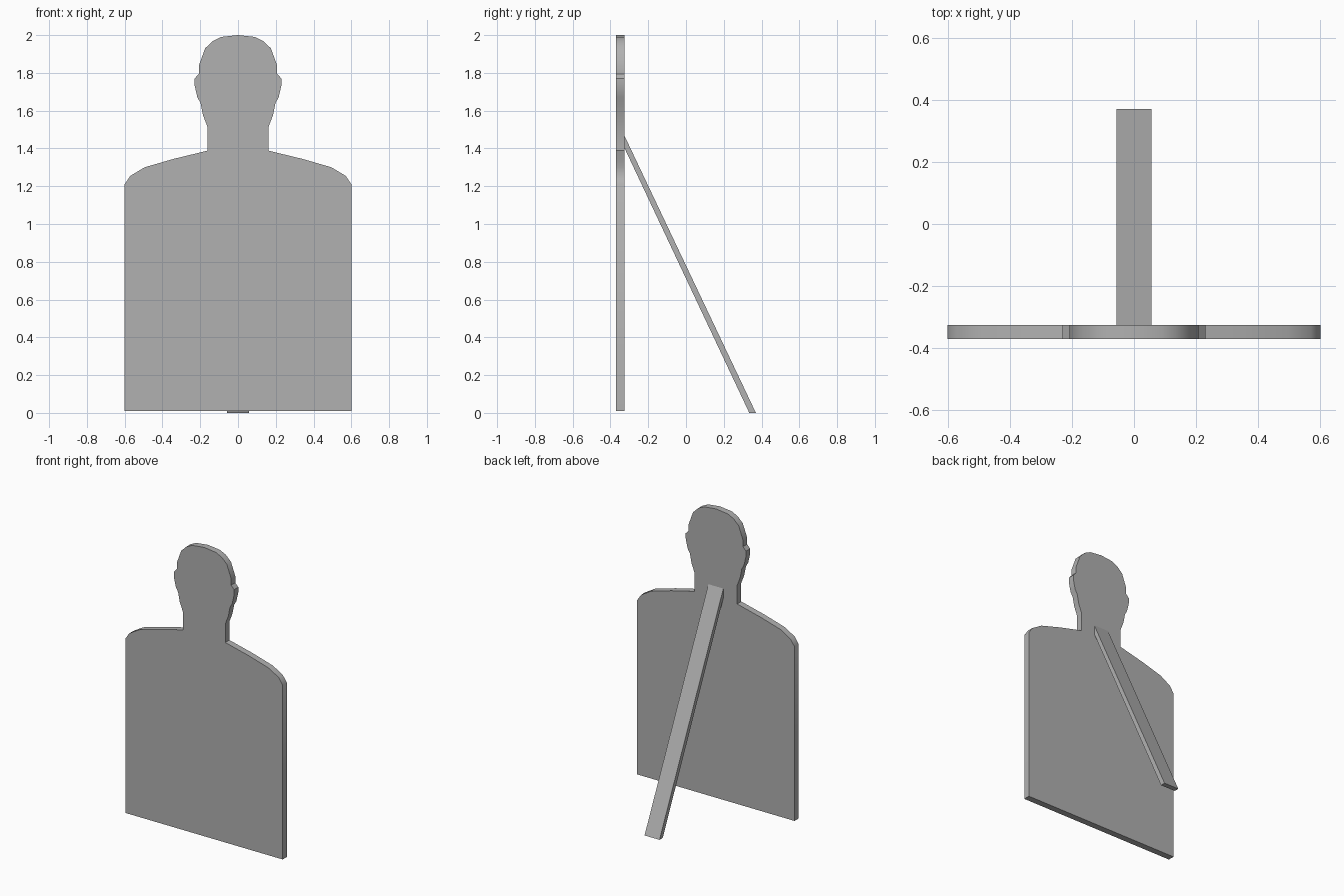
import bpy, bmesh, math
from mathutils import Vector

if "Cube" in bpy.data.objects:
    bpy.data.objects.remove(bpy.data.objects["Cube"])

grey = bpy.data.materials.new("dark_grey")
grey.diffuse_color = (0.44, 0.44, 0.44, 1)
grey.use_nodes = True
grey.node_tree.nodes["Principled BSDF"].inputs["Base Color"].default_value = grey.diffuse_color


def extruded(name, points, offset):
    """Flat polygon extruded by offset into a solid, rounded rim shaded smooth."""
    bm = bmesh.new()
    face = bm.faces.new([bm.verts.new(p) for p in points])
    res = bmesh.ops.extrude_face_region(bm, geom=[face], use_keep_orig=True)
    moved = [g for g in res["geom"] if isinstance(g, bmesh.types.BMVert)]
    bmesh.ops.translate(bm, vec=Vector(offset), verts=moved)
    bmesh.ops.recalc_face_normals(bm, faces=bm.faces)
    mesh = bpy.data.meshes.new(name)
    bm.to_mesh(mesh)
    bm.free()
    mesh.materials.append(grey)
    obj = bpy.data.objects.new(name, mesh)
    bpy.context.collection.objects.link(obj)
    bpy.ops.object.select_all(action='DESELECT')
    obj.select_set(True)
    bpy.context.view_layer.objects.active = obj
    bpy.ops.object.shade_smooth_by_angle(angle=math.radians(40))
    return obj


# Half outline of the bust: body, shoulder, neck, jaw, ear, crown
half = [(0.60, 0.01), (0.60, 1.21), (0.57, 1.255), (0.495, 1.30),
        (0.34, 1.345), (0.162, 1.388), (0.162, 1.515), (0.185, 1.575),
        (0.198, 1.64), (0.215, 1.67), (0.23, 1.735), (0.23, 1.77),
        (0.207, 1.795), (0.207, 1.84), (0.174, 1.93), (0.135, 1.968),
        (0.09, 1.99)]
outline = half + [(0, 2.0)] + [(-x, z) for x, z in reversed(half)]
extruded("silhouette_board", [(x, -0.37, z) for x, z in outline], (0, 0.045, 0))

# Slanted rear prop, cut flush with the board and the ground
prop = [(-0.327, 1.47), (-0.327, 1.405), (0.335, 0.0), (0.37, 0.0)]
extruded("support_strut", [(-0.057, y, z) for y, z in prop], (0.114, 0, 0))
